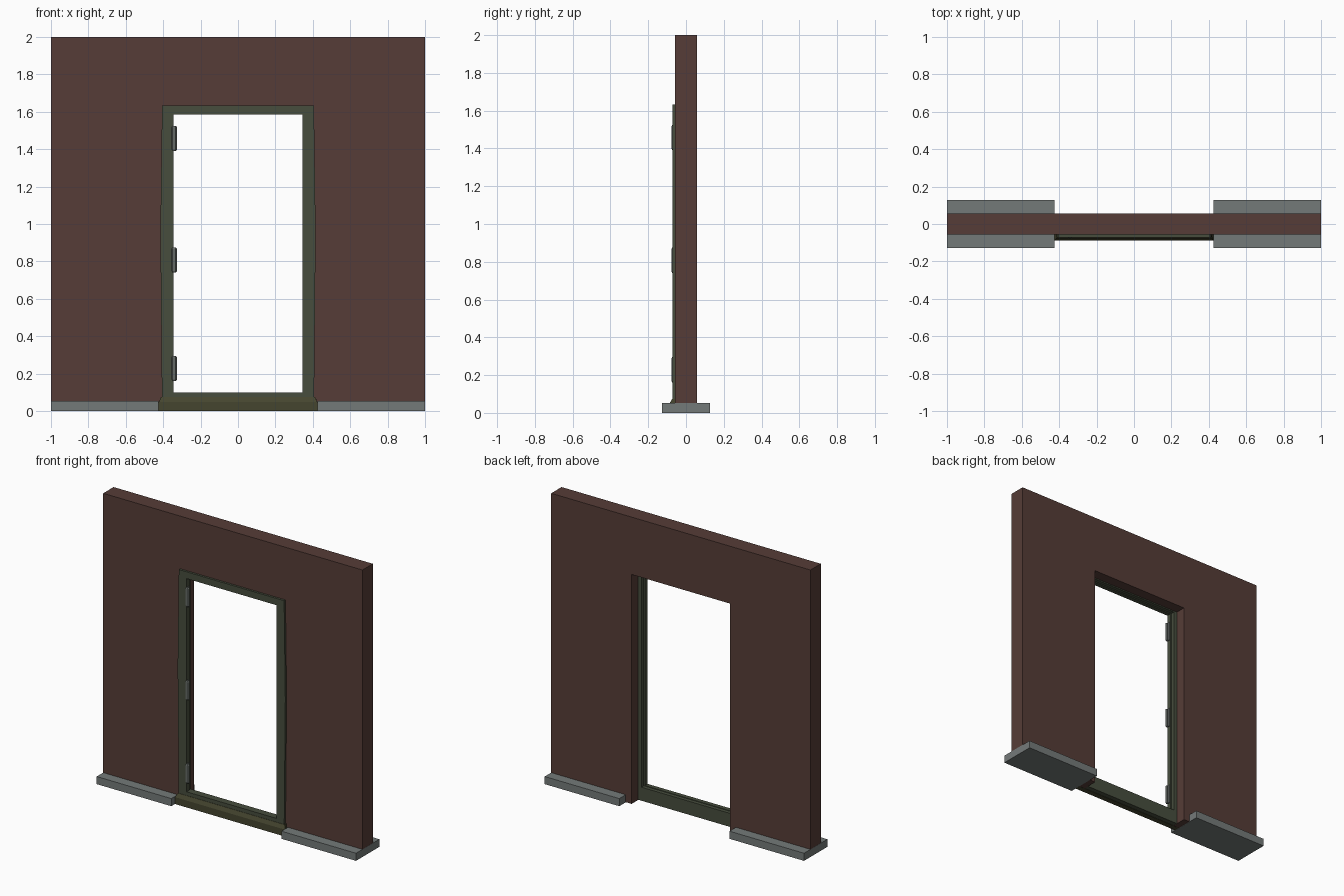
import bpy, bmesh, math

if "Cube" in bpy.data.objects:
    bpy.data.objects.remove(bpy.data.objects["Cube"])


def mat(name, rgb):
    m = bpy.data.materials.new(name)
    m.diffuse_color = (*rgb, 1)
    m.use_nodes = True
    m.node_tree.nodes["Principled BSDF"].inputs["Base Color"].default_value = m.diffuse_color
    return m


BROWN = mat("wall brown", (0.093, 0.046, 0.038))
GREY = mat("plinth grey", (0.175, 0.195, 0.191))
GREEN = mat("frame green", (0.063, 0.075, 0.047))
OLIVE = mat("sill olive", (0.060, 0.060, 0.028))
STEEL = mat("hinge grey", (0.13, 0.145, 0.135))


def finish(name, bm, material):
    bmesh.ops.recalc_face_normals(bm, faces=bm.faces[:])
    me = bpy.data.meshes.new(name)
    bm.to_mesh(me)
    bm.free()
    me.materials.append(material)
    ob = bpy.data.objects.new(name, me)
    bpy.context.collection.objects.link(ob)
    return ob


def box(name, x0, x1, y0, y1, z0, z1, material):
    bm = bmesh.new()
    bmesh.ops.create_cube(bm, size=1)
    for v in bm.verts:
        v.co.x = x0 + (v.co.x + .5) * (x1 - x0)
        v.co.y = y0 + (v.co.y + .5) * (y1 - y0)
        v.co.z = z0 + (v.co.z + .5) * (z1 - z0)
    return finish(name, bm, material)


def loft(name, rings, material, closed):
    """Join matching point rings with quads; cap the ends, or close the tube."""
    bm = bmesh.new()
    vs = [[bm.verts.new(p) for p in r] for r in rings]
    n = len(rings[0])
    pairs = list(zip(vs, vs[1:])) + ([(vs[-1], vs[0])] if closed else [])
    for a, b in pairs:
        for i in range(n):
            j = (i + 1) % n
            bm.faces.new((a[i], a[j], b[j], b[i]))
    if not closed:
        bm.faces.new(vs[0])
        bm.faces.new(vs[-1])
    return finish(name, bm, material)


# Wall with a doorway open to the floor
outline = [(-1, 0), (-.38, 0), (-.38, 1.6), (.38, 1.6), (.38, 0), (1, 0), (1, 2), (-1, 2)]
loft("wall", [[(x * .9995, y, max(z, .001)) for x, z in outline] for y in (-.057, .057)],
     BROWN, False)

# Plinths along the wall foot
for side, s in (("left", -1), ("right", 1)):
    box("plinth_" + side, min(s, s * .425), max(s, s * .425), -.128, .128, 0, .053, GREY)


# Door frame: front flange, stepped stop and inner lining, slightly bowed outside
def frame_ring(w, zb, zt, y, bow=0.0):
    zm = .95
    return [(-w, y, zb), (w, y, zb), (w + bow, y, zm), (w, y, zt), (-w, y, zt), (-w - bow, y, zm)]


loft("door_frame", [
    frame_ring(.406, .002, 1.633, -.055, .009),
    frame_ring(.406, .002, 1.633, -.072, .009),
    frame_ring(.346, .1, 1.586, -.072),
    frame_ring(.346, .1, 1.586, -.042),
    frame_ring(.356, .096, 1.592, -.042),
    frame_ring(.356, .096, 1.592, -.016),
    frame_ring(.382, .002, 1.602, -.016),
    frame_ring(.382, .002, 1.602, -.055)], GREEN, True)

# Sill with a sloping top edge
sill = [(-.05, 0), (-.088, 0), (-.088, .048), (-.074, .074), (-.05, .076)]
loft("sill", [[(s * (.424 if z < .06 else .412), y, z) for y, z in sill] for s in (-1, 1)],
     OLIVE, False)

# Three hinges on the left jamb: leaf plate plus hexagonal barrel
for i, zc in enumerate((.228, .808, 1.458)):
    h = .067
    box(f"hinge_leaf_{i + 1}", -.348, -.340, -.07, -.046, zc - h, zc + h, STEEL)
    rings = [[(-.342 + r * math.cos(a * math.pi / 3), -.068 + .6 * r * math.sin(a * math.pi / 3), z)
              for a in range(6)]
             for r, z in ((.010, zc - h), (.017, zc - h + .008), (.017, zc + h - .008), (.010, zc + h))]
    loft(f"hinge_barrel_{i + 1}", rings, STEEL, False)
